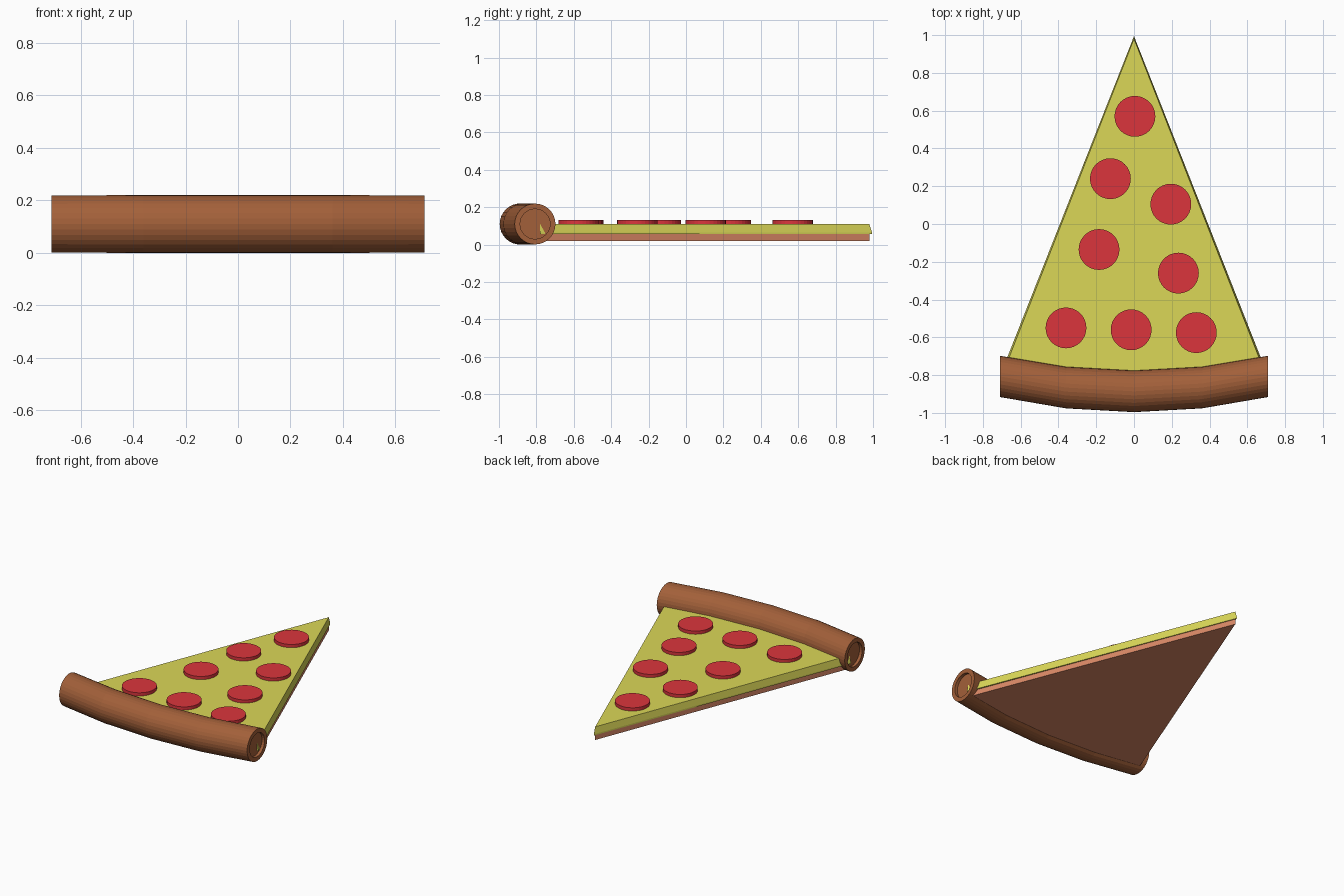
import bpy
import bmesh
from math import sin, cos, tau

cube = bpy.data.objects.get("Cube")
if cube:
    bpy.data.objects.remove(cube, do_unlink=True)


def material(name, srgb):
    color = [(c / 255) ** 2.2 for c in srgb] + [1.0]
    mat = bpy.data.materials.new(name)
    mat.use_nodes = True
    mat.diffuse_color = color
    mat.node_tree.nodes["Principled BSDF"].inputs["Base Color"].default_value = color
    return mat


cheese_yellow = material("cheese yellow", (218, 214, 88))
sausage_red = material("sausage red", (218, 56, 63))
crust_brown = material("crust brown", (161, 96, 60))
dough_tan = material("dough tan", (217, 135, 102))


def loft(name, rings, mat):
    """Skin a list of equal-length point rings and cap both ends."""
    bm = bmesh.new()
    loops = [[bm.verts.new(p) for p in ring] for ring in rings]
    for a, b in zip(loops, loops[1:]):
        for i in range(len(a)):
            j = (i + 1) % len(a)
            bm.faces.new((a[i], a[j], b[j], b[i]))
    bm.faces.new(loops[0])
    bm.faces.new(loops[-1])
    bmesh.ops.recalc_face_normals(bm, faces=bm.faces)
    mesh = bpy.data.meshes.new(name)
    bm.to_mesh(mesh)
    bm.free()
    mesh.materials.append(mat)
    obj = bpy.data.objects.new(name, mesh)
    bpy.context.collection.objects.link(obj)
    return obj


# Slice layers: a wedge outline whose rounded back is buried in the crust
def wedge(z, inset):
    right = [(0.70 - inset, -0.78), (0.36, -0.84)]
    left = [(-x, y) for x, y in reversed(right)]
    outline = [(0, 0.995 - inset * 1.5)] + right + [(0, -0.86)] + left
    return [(x, y, z) for x, y in outline]


loft("dough_base", [wedge(0.02, 0.01), wedge(0.056, 0.01)], dough_tan)
loft("cheese_layer", [wedge(0.056, 0), wedge(0.065, 0), wedge(0.11, 0.01)], cheese_yellow)


# Crust: bent roll with a shallow round recess in each end
def crust_ring(x, y, radius):
    return [(x, y + radius * cos(tau * i / 32), 0.11 + radius * sin(tau * i / 32))
            for i in range(32)]


half = [(0.69, -0.807, 0.08), (0.71, -0.807, 0.08), (0.71, -0.807, 0.109),
        (0.36, -0.866, 0.11)]
path = [(-x, y, r) for x, y, r in half] + [(0, -0.886, 0.11)] + half[::-1]
loft("crust", [crust_ring(*p) for p in path], crust_brown)

# Sausage slices scattered over the cheese
spots = [(0.005, 0.57), (-0.125, 0.24), (0.195, 0.105), (-0.185, -0.135),
         (0.235, -0.26), (-0.36, -0.55), (-0.015, -0.56), (0.33, -0.575)]
for n, (x, y) in enumerate(spots, 1):
    bpy.ops.mesh.primitive_cylinder_add(vertices=32, radius=0.108, depth=0.03,
                                        location=(x, y, 0.117))
    disc = bpy.context.object
    disc.name = f"sausage_slice_{n}"
    disc.data.materials.append(sausage_red)
